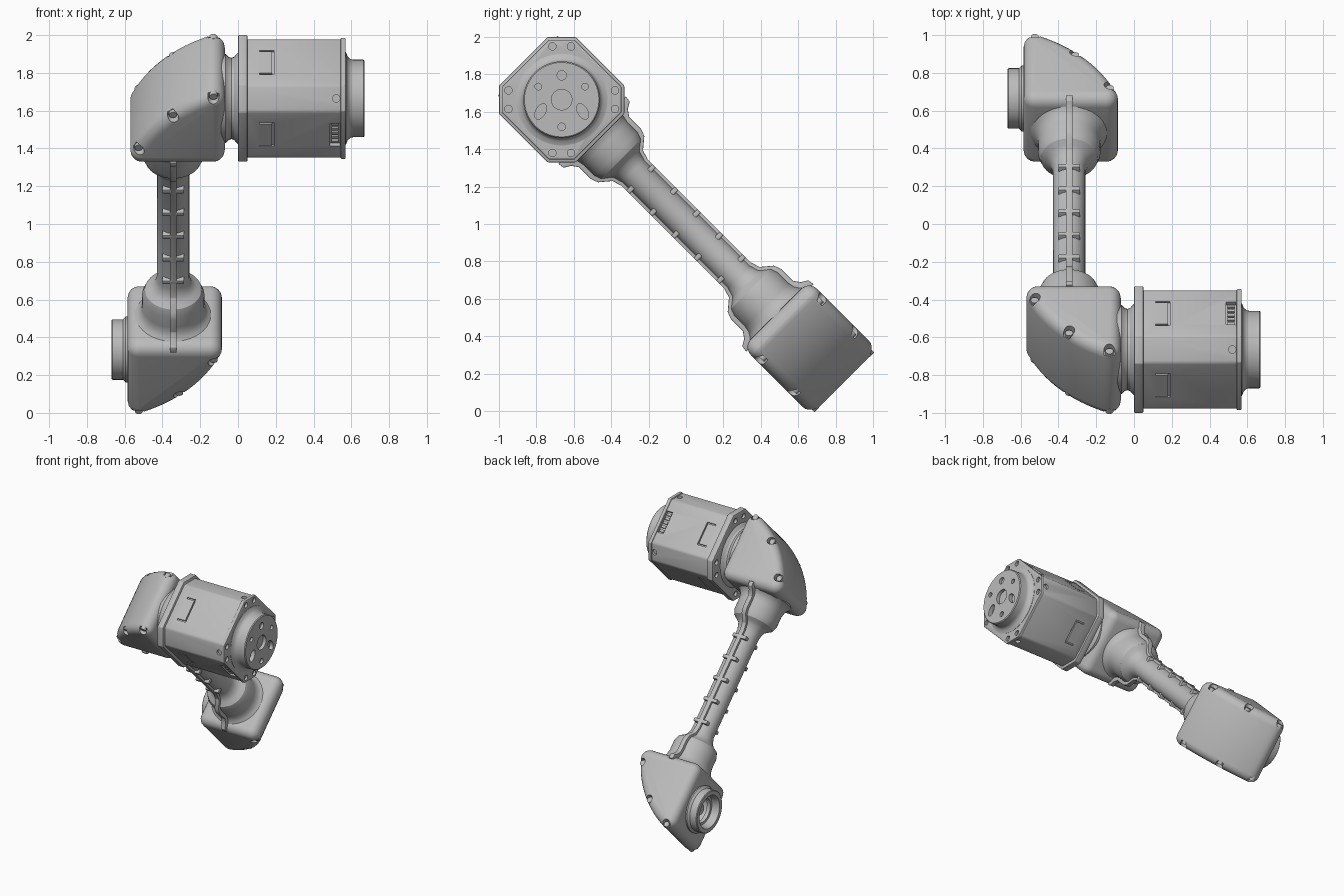
import bpy, bmesh
from math import sin, cos, pi, sqrt, radians, atan2
from mathutils import Matrix

if "Cube" in bpy.data.objects:
    bpy.data.objects.remove(bpy.data.objects["Cube"], do_unlink=True)

# The arm is built along local y, then tilted into place
TILT = Matrix.Translation((0, 0, 1)) @ Matrix.Rotation(radians(-45), 4, 'X')
JOINT = 0.94       # distance of each joint axis from the middle
TUBE_X = -0.343    # centre line of the tube
HALF = 0.25        # half thickness of the elbow housings

grey = bpy.data.materials.new("matte grey")
grey.use_nodes = True
grey.diffuse_color = (0.5, 0.5, 0.5, 1)
grey.node_tree.nodes["Principled BSDF"].inputs["Base Color"].default_value = (0.5, 0.5, 0.5, 1)


def ring(a, b, r, n=20, stretch=1, turn=0):
    pts = []
    for i in range(n):
        p, q = r * stretch * cos(2 * pi * i / n), r * sin(2 * pi * i / n)
        pts.append((a + p * cos(turn) - q * sin(turn), b + p * sin(turn) + q * cos(turn)))
    return pts


def skin(bm, rings, closed=False):
    loops = [[bm.verts.new(p) for p in r] for r in rings]
    pairs = list(zip(loops, loops[1:]))
    if closed:
        pairs.append((loops[-1], loops[0]))
    else:
        bm.faces.new(loops[0])
        bm.faces.new(loops[-1])
    for a, b in pairs:
        for i in range(len(a)):
            j = (i + 1) % len(a)
            bm.faces.new((a[i], a[j], b[j], b[i]))


def along_x(pts, lo, hi):
    """Prism along x from an outline in the tilted plane."""
    return [[(x, a, b) for a, b in pts] for x in (lo, hi)]


def outward(pts, angle, lo, hi):
    """Prism pointing away from the motor axis; outline is (x, sideways)."""
    c, s = cos(angle), sin(angle)
    return [[(a, -JOINT + t * c - b * s, t * s + b * c) for a, b in pts] for t in (lo, hi)]


def lathe_x(profile, centre, n=48):
    return [[(x, a, b) for a, b in ring(centre, 0, r, n)] for x, r in profile]


def make(name, solids, closed=False):
    bm = bmesh.new()
    for s in solids:
        skin(bm, s, closed)
    bmesh.ops.recalc_face_normals(bm, faces=bm.faces)
    bm.transform(TILT)
    mesh = bpy.data.meshes.new(name)
    bm.to_mesh(mesh)
    bm.free()
    mesh.materials.append(grey)
    ob = bpy.data.objects.new(name, mesh)
    bpy.context.collection.objects.link(ob)
    return ob


def part(name, solids, bevel=0, cuts=None, closed=False):
    ob = make(name, solids, closed)
    bpy.ops.object.select_all(action='DESELECT')
    ob.select_set(True)
    bpy.context.view_layer.objects.active = ob
    if bevel:
        m = ob.modifiers.new("round", 'BEVEL')
        m.width, m.segments, m.limit_method = bevel, 2, 'ANGLE'
        bpy.ops.object.modifier_apply(modifier=m.name)
    if cuts:
        cutter = make(name + "_cutter", cuts)
        cutter.hide_render = True
        m = ob.modifiers.new("cut", 'BOOLEAN')
        m.operation, m.solver, m.object = 'DIFFERENCE', 'MANIFOLD', cutter
        bpy.ops.object.modifier_apply(modifier=m.name)
        bpy.data.objects.remove(cutter, do_unlink=True)
    bpy.ops.object.shade_smooth_by_angle(angle=radians(32))


def upright(y, z):
    """World-aligned offset from the motor axis, in the tilted plane."""
    return (y - z) / sqrt(2) - JOINT, (y + z) / sqrt(2)


def chamfered(a, b):
    corners = [(a, b), (b, a), (b, -a), (a, -b), (-a, -b), (-b, -a), (-b, a), (-a, b)]
    return [upright(y, z) for y, z in corners]


# Elbow housings: rounded blocks with one curved side, the upper one turned end for end
LEFT, RIGHT, BASE, CORNER, RIM = -0.585, -0.085, 0.68, 0.065, 0.06
ARC_X, ARC_U, ARC_R = -0.825, 0.47, 0.793


def arc(cx, cy, r, start, end, n):
    return [(cx + r * cos(start + (end - start) * i / n),
             cy + r * sin(start + (end - start) * i / n)) for i in range(n + 1)]


def elbow(inset):
    near, far = LEFT + CORNER, RIGHT - CORNER
    rise = [sqrt((ARC_R - CORNER) ** 2 - (x - ARC_X) ** 2) for x in (far, near)]
    begin, end = atan2(rise[0], far - ARC_X), atan2(rise[1], near - ARC_X)
    r, low = CORNER - inset, BASE + CORNER
    return (arc(near, low, r, pi, 1.5 * pi, 6) + arc(far, low, r, 1.5 * pi, 2 * pi, 6)
            + arc(far, ARC_U + rise[0], r, 0, begin, 3)[:-1]
            + arc(ARC_X, ARC_U, ARC_R - inset, begin, end, 16)
            + arc(near, ARC_U + rise[1], r, end, pi, 6)[1:])


def slab(turned, layers):
    return [[(-0.655 - x, -u, v) if turned else (x, u, v) for x, u in pts]
            for pts, v in layers]


steps = [i * pi / 10 for i in range(6)]
rim = [(elbow(RIM * (1 - cos(t))), HALF - RIM + RIM * sin(t)) for t in steps]
layers = [(pts, -v) for pts, v in reversed(rim)] + rim
spots = [(ARC_X + 0.768 * cos(radians(a)), ARC_U + 0.768 * sin(radians(a)))
         for a in (25, 48, 67)]

for label, turned in (("lower", False), ("upper", True)):
    def pegs(r, lo, hi):
        return [slab(turned, [(ring(x, u, r, 16), s * lo), (ring(x, u, r, 16), s * hi)])
                for x, u in spots for s in (-1, 1)]
    cuts = pegs(0.03, 0.205, 0.3)
    if label == "lower":
        cuts.append(along_x(ring(JOINT, 0, 0.12, 32), -0.7, -0.5))
    part(label + "_housing", [slab(turned, layers)], 0, cuts)
    part(label + "_housing_screws", pegs(0.021, 0.19, 0.225))

# Tube with bulbs flaring into both housings
half = [(0.40, 0.085), (0.45, 0.10), (0.47, 0.122), (0.49, 0.15), (0.53, 0.165),
        (0.61, 0.165), (0.645, 0.172), (0.67, 0.187), (0.685, 0.205), (0.72, 0.205)]
profile = [(-u, r) for u, r in reversed(half)] + half
part("tube", [[[(a, u, b) for a, b in ring(TUBE_X, 0, r, 40)] for u, r in profile]])

# Seam flange running along the tube and bulbs
edge = [(0.39, 0.10), (0.44, 0.115), (0.49, 0.175), (0.53, 0.19),
        (0.62, 0.19), (0.655, 0.215), (0.675, 0.25), (0.71, 0.255)]
top = [(-u, v) for u, v in reversed(edge)] + edge
part("seam_flange", [along_x(top + [(u, -v) for u, v in reversed(top)],
                             TUBE_X - 0.018, TUBE_X + 0.018)], 0.004)

# Cross ribs on the tube
rib = [(-0.058, -0.1), (0.058, -0.1), (0.058, 0.1), (-0.058, 0.1)]
part("tube_ribs", [[[(TUBE_X + a, -0.34 + 0.17 * k + d, b) for a, b in rib]
                    for d in (-0.014, 0.014)] for k in range(5)], 0.006)

# Hollow collar on the lower joint, with a stepped ring inside
collar = [(-0.50, 0.175), (-0.595, 0.175), (-0.61, 0.16), (-0.665, 0.16), (-0.67, 0.155),
          (-0.67, 0.125), (-0.64, 0.115), (-0.61, 0.115), (-0.61, 0.095),
          (-0.58, 0.095), (-0.58, 0.11), (-0.50, 0.11)]
part("lower_collar", [lathe_x(collar, JOINT)], closed=True)
part("collar_hub", [lathe_x([(-0.49, 0.06), (-0.57, 0.06), (-0.595, 0.04)], JOINT, 24)])

# Neck between the upper housing and the motor
neck = [(-0.12, 0.235), (-0.065, 0.235), (-0.05, 0.22), (-0.035, 0.215),
        (-0.02, 0.22), (-0.008, 0.235), (0.01, 0.25)]
part("motor_neck", [lathe_x(neck, -JOINT)])

# Motor flange and end plate with paired bolt holes at each corner
bolts = []
for a in (-0.05, 0.05):
    for s in (-0.285, 0.285):
        bolts += [upright(a, s), upright(s, a)]
part("motor_flange", [along_x(chamfered(0.075, 0.335), 0.0, 0.05)], 0.006,
     [along_x(ring(u, v, 0.02, 14), -0.02, 0.02) for u, v in bolts])
part("motor_end_plate", [along_x(chamfered(0.068, 0.32), 0.543, 0.57)], 0.006,
     [along_x(ring(u, v, 0.02, 14), 0.552, 0.6) for u, v in bolts])

# Motor body: latch grooves on each face, corner holes and two sockets
latch = [(0.115, -0.09), (0.19, -0.09), (0.19, 0.09), (0.115, 0.09),
         (0.115, 0.08), (0.181, 0.08), (0.181, -0.08), (0.115, -0.08)]
socket = [(0.487, -0.085), (0.54, -0.085), (0.54, 0.085), (0.487, 0.085)]
cuts = []
for k in range(4):
    cuts.append(outward(latch, k * pi / 2, 0.258, 0.3))
    cuts.append(outward(ring(0.52, 0, 0.02, 14), k * pi / 2 + pi / 4, 0.295, 0.34))
for k in (1, 3):
    cuts.append(outward(socket, k * pi / 2, 0.25, 0.3))
part("motor_body", [along_x(chamfered(0.07, 0.313), 0.03, 0.55)], 0.012, cuts)

# Pins inside the sockets
pins = []
for k in (1, 3):
    for i in range(5):
        b = -0.064 + 0.032 * i
        pins.append(outward([(0.495, b - 0.009), (0.532, b - 0.009),
                             (0.532, b + 0.009), (0.495, b + 0.009)], k * pi / 2, 0.24, 0.262))
part("socket_pins", pins)

# Output disc with hub hole, four small holes and two slots
disc = [(0.56, 0.245), (0.572, 0.245), (0.58, 0.222), (0.595, 0.208), (0.61, 0.205),
        (0.664, 0.205), (0.67, 0.199)]
holes = [along_x(ring(-JOINT, 0, 0.055, 28), 0.645, 0.7)]
for y, z, r in ((0, 0.13, 0.025), (-0.125, 0.07, 0.018), (0.125, 0.07, 0.018), (0, -0.145, 0.02)):
    holes.append(along_x(ring(*upright(y, z), r, 16), 0.65, 0.7))
for s in (-1, 1):
    slot = [upright(y, z) for y, z in
            ring(0.112 * s, -0.063, 0.026, 20, 1.75, pi / 2 + s * pi / 6)]
    holes.append(along_x(slot, 0.64, 0.7))
part("output_disc", [lathe_x(disc, -JOINT, 56)], 0, holes)
